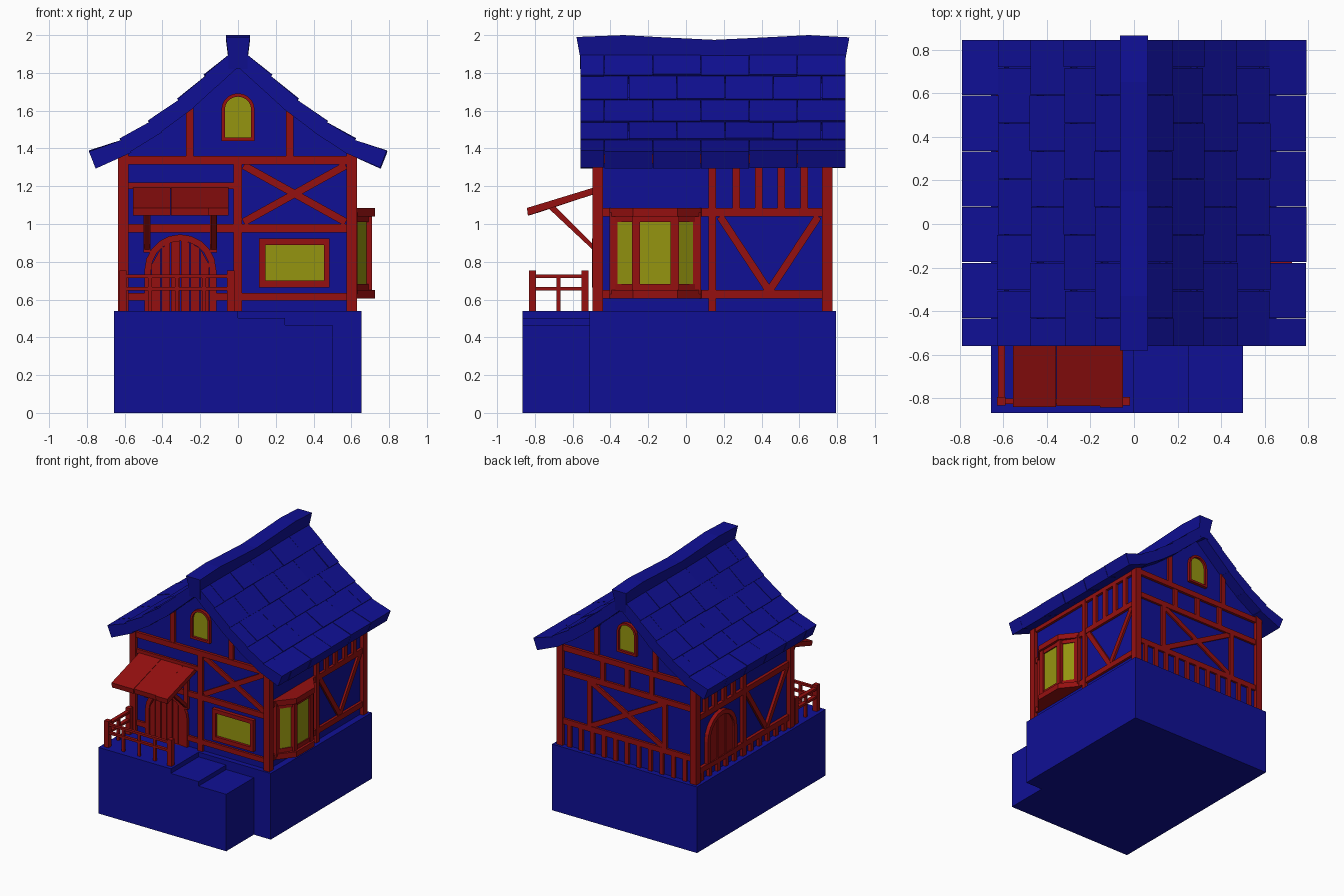
import bpy, bmesh, random
from math import sin, cos, pi
from mathutils import Vector

if "Cube" in bpy.data.objects:
    bpy.data.objects.remove(bpy.data.objects["Cube"])
random.seed(4)


def material(name, c):
    m = bpy.data.materials.new(name)
    m.diffuse_color = (*c, 1)
    m.use_nodes = True
    m.node_tree.nodes["Principled BSDF"].inputs["Base Color"].default_value = m.diffuse_color
    return m


BLUE = material("stone_blue", (0.005, 0.005, 0.3))
RED = material("timber_red", (0.3, 0.005, 0.005))
GLASS = material("glass_yellow", (0.3, 0.3, 0.005))


def loft(name, loops, mat, closed=False):
    """Skin a series of point loops; cap the ends, or join last to first."""
    bm = bmesh.new()
    vs = [[bm.verts.new(p) for p in lp] for lp in loops]
    n = len(vs[0])
    pairs = list(zip(vs, vs[1:])) + ([(vs[-1], vs[0])] if closed else [])
    for a, b in pairs:
        for i in range(n):
            j = (i + 1) % n
            bm.faces.new((a[i], a[j], b[j], b[i]))
    if not closed:
        bm.faces.new(vs[0])
        bm.faces.new(vs[-1])
    bmesh.ops.recalc_face_normals(bm, faces=bm.faces)
    me = bpy.data.meshes.new(name)
    bm.to_mesh(me)
    bm.free()
    me.materials.append(mat)
    ob = bpy.data.objects.new(name, me)
    bpy.context.collection.objects.link(ob)
    return ob


def box(name, x0, x1, y0, y1, z0, z1, mat=RED):
    return loft(name, [[(x0, y0, z), (x1, y0, z), (x1, y1, z), (x0, y1, z)] for z in (z0, z1)], mat)


def plan(name, pts, z0, z1, mat=RED):
    return loft(name, [[(x, y, z) for x, y in pts] for z in (z0, z1)], mat)


def section(name, pts, y0, y1, mat):
    return loft(name, [[(x, y, z) for x, z in pts] for y in (y0, y1)], mat)


# Wall coordinates: u along the wall, v up, d outward
WALLS = {"front": lambda u, v, d: (u, -0.467 - d, v), "back": lambda u, v, d: (u, 0.747 + d, v),
         "right": lambda u, v, d: (0.603 + d, u, v), "left": lambda u, v, d: (-0.607 - d, u, v)}


def panel(name, wall, pts, d, mat=RED, d0=-0.01):
    return loft(name, [[WALLS[wall](u, v, k) for u, v in pts] for k in (d0, d)], mat)


def rect(name, wall, u0, u1, v0, v1, d=0.018, mat=RED):
    return panel(name, wall, [(u0, v0), (u1, v0), (u1, v1), (u0, v1)], d, mat)


def strut(name, wall, p, q, w=0.04, d=0.015):
    p, q = Vector(p), Vector(q)
    s = (q - p).normalized().orthogonal() * w / 2
    return panel(name, wall, [p + s, q + s, q - s, p - s], d)


def ring(name, wall, outer, inner, d):
    f = WALLS[wall]
    return loft(name, [[f(u, v, k) for u, v in lp] for lp, k in
                       ((outer, -0.01), (outer, d), (inner, d), (inner, -0.01))], RED, True)


def arch(u, v0, w, top, n=10):
    return [(u - w, v0), (u + w, v0)] + [(u + w * cos(pi * i / n), top - w + w * sin(pi * i / n)) for i in range(n + 1)]


def planked_arch(name, wall, u, v0, w, top):
    ring(name + "_frame", wall, arch(u, v0, w, top), arch(u, v0, w - 0.035, top - 0.035), 0.025)
    r, n = w - 0.035, 6
    for i in range(n):
        a, b = u - r + 2 * r * i / n + 0.003, u - r + 2 * r * (i + 1) / n - 0.003
        za, zb = (top - w + (r * r - (t - u) ** 2) ** 0.5 for t in (a, b))
        panel(f"{name}_plank", wall, [(a, v0), (b, v0), (b, zb), (a, za)], 0.014 + 0.004 * (i % 2))


# Stone foundation, porch and side steps
box("foundation", -0.656, 0.653, -0.51, 0.795, 0, 0.54, BLUE)
box("porch", -0.656, 0, -0.866, -0.51, 0, 0.54, BLUE)
box("upper_step", 0, 0.25, -0.866, -0.51, 0, 0.502, BLUE)
box("lower_step", 0.25, 0.5, -0.866, -0.51, 0, 0.465, BLUE)

# Wall body with gables following the roof curve
half = [(0.6, 0.54), (0.6, 1.39), (0.45, 1.48), (0.3, 1.6), (0.15, 1.74)]
section("walls", half + [(0, 1.86)] + [(-x, z) for x, z in reversed(half)], -0.467, 0.747, BLUE)

# Corner posts
for x in (-0.635, 0.575):
    for y in (-0.495, 0.72):
        box("corner_post", x, x + 0.055, y, y + 0.055, 0.54, 1.38)

# Gable timbers and arched windows, both ends
for w in ("front", "back"):
    rect("gable_beam", w, -0.63, 0.63, 1.315, 1.36, 0.022)
    for u in (-0.255, 0.275):
        rect("gable_post", w, u - 0.02, u + 0.02, 1.36, 1.63)
    ring("gable_window_frame", w, arch(0, 1.44, 0.088, 1.692), arch(0, 1.458, 0.07, 1.674), 0.025)
    panel("gable_window_glass", w, arch(0, 1.455, 0.072, 1.676), 0.006, GLASS)

# Front timbers
rect("front_middle_beam", "front", -0.58, 0.58, 0.955, 1.0)
rect("front_bottom_beam", "front", -0.58, -0.49, 0.595, 0.635)
rect("front_bottom_beam", "front", -0.12, 0.58, 0.595, 0.635)
rect("front_centre_post", "front", -0.025, 0.02, 0.54, 1.32, 0.022)
rect("awning_beam", "front", -0.58, -0.025, 1.185, 1.22)
strut("front_cross", "front", (0.03, 1.01), (0.57, 1.31))
strut("front_cross", "front", (0.03, 1.31), (0.57, 1.01), d=0.013)


def corners(u0, u1, v0, v1):
    return [(u0, v0), (u1, v0), (u1, v1), (u0, v1)]


ring("front_window_frame", "front", corners(0.112, 0.485, 0.665, 0.922), corners(0.145, 0.455, 0.7, 0.89), 0.03)
rect("front_window_glass", "front", 0.142, 0.458, 0.697, 0.893, 0.008, GLASS)
planked_arch("door", "front", -0.305, 0.54, 0.19, 0.945)

# Plank awning on two brackets
for x0, x1, k in ((-0.555, -0.357, 0), (-0.355, -0.157, -0.006), (-0.156, -0.05, 0.002)):
    loft("awning_plank", [[(x, -0.835 - k, 1.045), (x, -0.465, 1.165), (x, -0.465, 1.2), (x, -0.84 - k, 1.085)]
                          for x in (x0, x1)], RED)
for x in (-0.5, -0.147):
    box("bracket_post", x, x + 0.036, -0.495, -0.46, 0.85, 1.17)
    loft("awning_brace", [[(k, -0.49, 0.86), (k, -0.49, 0.89), (k, -0.70, 1.1), (k, -0.73, 1.085)]
                          for k in (x + 0.004, x + 0.032)], RED)

# Porch railing
for x, y in ((-0.608, -0.813), (-0.608, -0.535), (-0.038, -0.813)):
    box("rail_post", x - 0.019, x + 0.019, y - 0.019, y + 0.019, 0.54, 0.755)
for z in (0.648, 0.715):
    box("front_rail", -0.61, -0.04, -0.825, -0.801, z, z + 0.018)
    box("side_rail", -0.624, -0.592, -0.81, -0.54, z, z + 0.018)
for x in (-0.465, -0.323, -0.18):
    box("front_baluster", x - 0.011, x + 0.011, -0.822, -0.804, 0.54, 0.72)
box("side_baluster", -0.618, -0.598, -0.685, -0.665, 0.54, 0.72)

# Side wall timbers: V braces and short upper posts
for w in ("right", "left"):
    m = 0.14
    rect("side_top_beam", w, -0.45, 0.73, 1.32, 1.37)
    rect("side_middle_beam", w, -0.45, 0.73, 1.04, 1.085)
    rect("side_bottom_beam", w, -0.45, 0.73, 0.605, 0.65)
    rect("side_post", w, m - 0.02, m + 0.02, 0.54, 1.34, 0.022)
    a, b = (0.17, 0.71) if w == "right" else (-0.43, 0.11)
    c = (a + b) / 2
    strut("v_brace", w, (a + 0.01, 1.04), (c, 0.645))
    strut("v_brace", w, (b - 0.01, 1.04), (c, 0.645), d=0.013)
    for i in range(4):
        u = 0.265 + 0.12 * i
        rect("short_post", w, u - 0.02, u + 0.02, 1.08, 1.33)

# Left wall: planked arch shutter and low pickets
planked_arch("shutter", "left", 0.43, 0.65, 0.19, 1.02)
for i in range(11):
    u = -0.39 + 0.107 * i
    rect("left_picket", "left", u - 0.018, u + 0.018, 0.54, 0.61)

# Back wall: pickets, cross brace and short posts
for z in (0.715, 1.12):
    rect("back_beam", "back", -0.6, 0.6, z, z + 0.045)
for u in (-0.34, 0.34):
    rect("back_post", "back", u - 0.02, u + 0.02, 0.75, 1.13)
strut("back_cross", "back", (-0.33, 0.76), (0.33, 1.12))
strut("back_cross", "back", (-0.33, 1.12), (0.33, 0.76), d=0.013)
for u in (-0.22, 0, 0.22):
    rect("back_short_post", "back", u - 0.02, u + 0.02, 1.16, 1.32)
for i in range(11):
    u = -0.52 + 0.104 * i
    rect("back_picket", "back", u - 0.018, u + 0.018, 0.54, 0.72)


# Bay window on the right wall
def bay(name, out, z0, z1, mat=RED):
    plan(name, [(0.59, -0.385 - out), (0.625, -0.375 - out), (0.695 + out, -0.265 - out / 2),
                (0.695 + out, -0.06 + out / 2), (0.625, 0.05 + out), (0.59, 0.06 + out)], z0, z1, mat)


bay("bay_glass", 0, 0.62, 1.07, GLASS)
for z0, z1, out in ((0.605, 0.65, 0.03), (0.65, 0.682, 0.009), (1.01, 1.04, 0.009), (1.04, 1.085, 0.03)):
    bay("bay_rail", out, z0, z1)
for x, y in ((0.615, -0.382), (0.692, -0.265), (0.692, -0.06), (0.615, 0.057)):
    box("bay_post", x - 0.025, x + 0.018, y - 0.022, y + 0.022, 0.63, 1.06)

# Curved shingle roof: staggered thick shingles in five rows per side
prof = [Vector(p) for p in ((0.02, 1.92), (0.18, 1.788), (0.32, 1.662), (0.475, 1.545), (0.625, 1.45), (0.79, 1.385))]
unit = 1.405 / 11
for side in (-1, 1):
    for r, (p, q) in enumerate(zip(prof, prof[1:])):
        t = (q - p).normalized()
        n = Vector((-t.y, t.x))
        cuts = [0] + list(range(1 + r % 2, 11, 2)) + [11]
        for a, b in zip(cuts, cuts[1:]):
            lift, slip = random.uniform(-0.002, 0.004), random.uniform(-0.004, 0.002)
            e = q + t * slip + n * lift
            top = p - t * 0.03 - n * 0.009 if r else p
            quad = [top, e, e - n * (0.097 if r == 4 else 0.09), top - n * 0.08]
            section("shingle", [(side * v.x, v.y) for v in quad],
                    -0.56 + a * unit + 0.0015, -0.56 + b * unit - 0.0015, BLUE)

# Sagging ridge cap, ends leaning outward
ridge = [(-0.58, 1.99, 0.02), (-0.33, 2.0, 0), (-0.1, 1.987, 0), (0.15, 1.975, 0), (0.4, 1.987, 0), (0.65, 2.0, 0), (0.865, 1.988, -0.02)]
loft("ridge_cap", [[(-0.064, y, z), (0.064, y, z), (0.05, y + k, z - 0.11), (0.05, y + k, z - 0.17),
                    (-0.05, y + k, z - 0.17), (-0.05, y + k, z - 0.11)] for y, z, k in ridge], BLUE)
